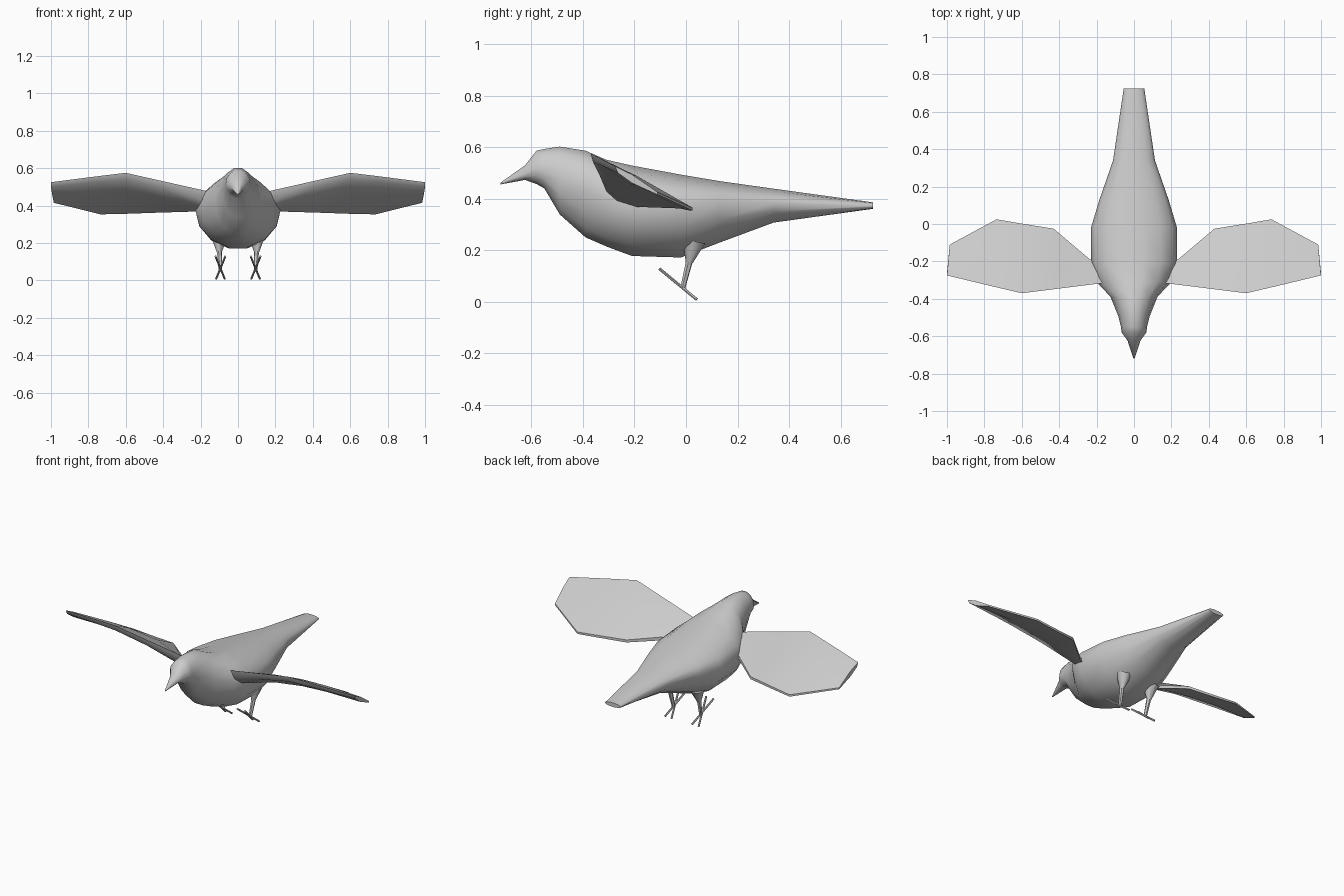
import bpy, bmesh, math
from mathutils import Vector

if "Cube" in bpy.data.objects:
    bpy.data.objects.remove(bpy.data.objects["Cube"])

grey = bpy.data.materials.new("soft grey")
grey.use_nodes = True
grey.diffuse_color = (0.6, 0.6, 0.6, 1)
grey.node_tree.nodes["Principled BSDF"].inputs["Base Color"].default_value = (0.6, 0.6, 0.6, 1)


def loft(name, rings, angle=50, mirror=False):
    """Skin a list of equal-length point rings, capping both ends."""
    bm = bmesh.new()
    rows = [[bm.verts.new(p) for p in ring] for ring in rings]
    n = len(rows[0])
    for a, b in zip(rows, rows[1:]):
        for i in range(n):
            j = (i + 1) % n
            bm.faces.new((a[i], a[j], b[j], b[i]))
    bm.faces.new(rows[0])
    bm.faces.new(rows[-1])
    bmesh.ops.recalc_face_normals(bm, faces=bm.faces)
    me = bpy.data.meshes.new(name)
    bm.to_mesh(me)
    bm.free()
    me.materials.append(grey)
    ob = bpy.data.objects.new(name, me)
    bpy.context.collection.objects.link(ob)
    if mirror:
        ob.modifiers.new("mirror", 'MIRROR')
    bpy.ops.object.select_all(action='DESELECT')
    ob.select_set(True)
    bpy.context.view_layer.objects.active = ob
    bpy.ops.object.shade_smooth_by_angle(angle=math.radians(angle))
    return ob


def tube(name, points, radii, sides=6):
    """Tapered tube through a few points, made on both sides of the body."""
    pts = [Vector(p) for p in points]
    q = (pts[-1] - pts[0]).to_track_quat('Z', 'Y')
    turn = [2 * math.pi * i / sides for i in range(sides)]
    rings = [[p + q @ Vector((r * math.cos(t), r * math.sin(t), 0)) for t in turn]
             for p, r in zip(pts, radii)]
    return loft(name, rings, mirror=True)


# Body from beak to tail: y, bottom z, widest z, top z, half width
sections = [
    (-0.72, 0.455, 0.458, 0.462, 0.003),
    (-0.625, 0.472, 0.495, 0.530, 0.034),
    (-0.58, 0.455, 0.515, 0.588, 0.066),
    (-0.55, 0.438, 0.51, 0.595, 0.070),
    (-0.49, 0.335, 0.48, 0.605, 0.085),
    (-0.39, 0.245, 0.43, 0.590, 0.125),
    (-0.31, 0.210, 0.40, 0.555, 0.200),
    (-0.21, 0.172, 0.385, 0.532, 0.230),
    (-0.02, 0.166, 0.385, 0.496, 0.230),
    (0.13, 0.225, 0.39, 0.470, 0.185),
    (0.34, 0.305, 0.385, 0.440, 0.112),
    (0.725, 0.360, 0.372, 0.386, 0.055),
]
rings = []
for y, low, mid, top, w in sections:
    ring = []
    for i in range(14):
        t = 2 * math.pi * i / 14
        s = math.sin(t)
        ring.append((w * math.cos(t), y, mid + s * ((top - mid) if s > 0 else (mid - low))))
    rings.append(ring)
loft("body", rings, 60)

# Wings: x at front, front y, front z, x at back, back y, back z, thickness
stations = [
    (0.12, -0.31, 0.465, 0.15, -0.19, 0.395, 0.055),
    (0.20, -0.32, 0.485, 0.235, -0.19, 0.390, 0.055),
    (0.40, -0.345, 0.530, 0.43, -0.025, 0.378, 0.040),
    (0.60, -0.37, 0.575, 0.60, 0.002, 0.370, 0.035),
    (0.75, -0.335, 0.557, 0.735, 0.025, 0.365, 0.030),
    (1.00, -0.275, 0.525, 0.985, -0.11, 0.425, 0.025),
]
rings = []
for xf, yf, zf, xb, yb, zb, th in stations:
    f, b = Vector((xf, yf, zf)), Vector((xb, yb, zb))
    m = f.lerp(b, 0.4)
    up, down = Vector((0, 0, 0.008)), Vector((0, 0, -th))
    rings.append([f, m + up, b, b + down * 0.4, m + down, f + down + Vector((0, 0.01, 0))])
loft("wings", rings, 50, True)

# Legs with a feathered thigh, a thin shank and crossed toes
tube("thighs", [(0.10, 0.03, 0.235), (0.10, 0.012, 0.15)], [0.045, 0.013], 8)
tube("shanks", [(0.10, 0.015, 0.165), (0.094, -0.012, 0.055)], [0.014, 0.010])
for name, side in (("inner_toes", -1), ("outer_toes", 1)):
    tube(name, [(0.094 + side * 0.026, -0.103, 0.128), (0.094 - side * 0.023, 0.042, 0.008)],
         [0.006, 0.006])
